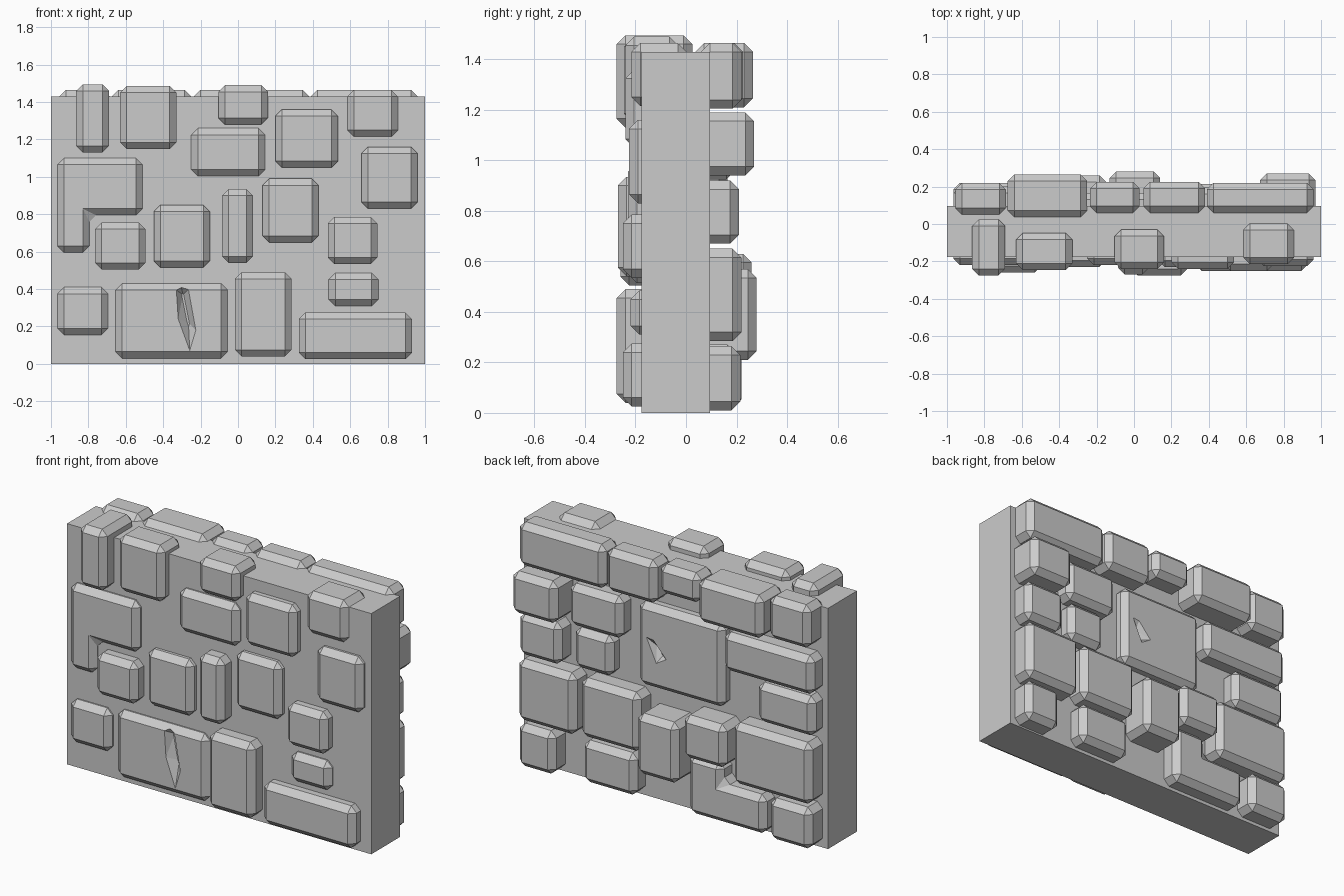
import bpy, bmesh

if "Cube" in bpy.data.objects:
    bpy.data.objects.remove(bpy.data.objects["Cube"])

CHAMFER = 0.035


def make_object(name, bm):
    bmesh.ops.recalc_face_normals(bm, faces=bm.faces)
    mesh = bpy.data.meshes.new(name)
    bm.to_mesh(mesh)
    bm.free()
    ob = bpy.data.objects.new(name, mesh)
    bpy.context.collection.objects.link(ob)
    return ob


def stone(name, outline, y0, y1, chamfer=CHAMFER):
    """Extrude an x-z outline along y and chamfer every edge."""
    bm = bmesh.new()
    face = bm.faces.new([bm.verts.new((x, y0, z)) for x, z in outline])
    ext = bmesh.ops.extrude_face_region(bm, geom=[face], use_keep_orig=True)
    verts = [v for v in ext["geom"] if isinstance(v, bmesh.types.BMVert)]
    bmesh.ops.translate(bm, verts=verts, vec=(0, y1 - y0, 0))
    bmesh.ops.recalc_face_normals(bm, faces=bm.faces)
    if chamfer:
        bmesh.ops.bevel(bm, geom=list(bm.edges), offset=chamfer, segments=1,
                        affect='EDGES', profile=0.5)
    return make_object(name, bm)


def rect(x0, x1, z0, z1):
    return [(x0, z0), (x1, z0), (x1, z1), (x0, z1)]


def chip(target, outline, ridge, y_face, depth):
    """Cut a V-shaped crack: outline on the face, ridge line at the bottom."""
    bm = bmesh.new()
    for x, z in outline:
        bm.verts.new((x, y_face, z))
        bm.verts.new((x, y_face - depth, z))
    for x, z in ridge:
        bm.verts.new((x, y_face + depth, z))
    bmesh.ops.convex_hull(bm, input=bm.verts)
    cutter = make_object("crack_cutter", bm)
    cutter.hide_render = True
    mod = target.modifiers.new("crack", 'BOOLEAN')
    mod.operation = 'DIFFERENCE'
    mod.solver = 'EXACT'
    mod.object = cutter
    bpy.context.view_layer.objects.active = target
    bpy.ops.object.modifier_apply(modifier="crack")
    bpy.data.objects.remove(cutter)


# Wall core
stone("wall_core", rect(-1, 1, 0, 1.43), -0.177, 0.095, 0)

# Front stones along the top edge: x0, x1, z0, z1, y front, y back
front_top = [
    (-.865, -.69, 1.13, 1.495, -.275, .025),
    (-.63, -.33, 1.15, 1.485, -.245, -.047),
    (-.105, .16, 1.28, 1.49, -.24, -.03),
    (.585, .855, 1.215, 1.465, -.215, .003),
]
for i, (x0, x1, z0, z1, ya, yb) in enumerate(front_top):
    stone(f"front_top_stone_{i + 1}", rect(x0, x1, z0, z1), ya, yb)

# Front stones: x0, x1, z0, z1, y front
front = [
    (.20, .535, 1.05, 1.36, -.24),
    (-.25, .145, 1.005, 1.26, -.22),
    (.66, .96, .83, 1.16, -.225),
    (-.765, -.495, .505, .755, -.26),
    (-.45, -.15, .515, .85, -.23),
    (-.085, .08, .54, .935, -.27),
    (.13, .43, .65, .99, -.23),
    (.48, .745, .535, .785, -.25),
    (.485, .75, .31, .485, -.22),
    (-.965, -.695, .155, .41, -.22),
    (-.015, .285, .04, .49, -.275),
    (.325, .93, .025, .275, -.25),
]
for i, (x0, x1, z0, z1, y) in enumerate(front):
    stone(f"front_stone_{i + 1}", rect(x0, x1, z0, z1), y, -.08)

# L-shaped front stone
stone("front_corner_stone", [(-.965, .595), (-.795, .595), (-.795, .795),
                             (-.51, .795), (-.51, 1.10), (-.965, 1.10)], -.22, -.08)

# Cracked front stone
cracked = stone("front_cracked_stone", rect(-.655, -.055, .03, .43), -.22, -.08)
chip(cracked, [(-.305, .425), (-.33, .395), (-.32, .24), (-.258, .07), (-.225, .18),
               (-.265, .40)], [(-.295, .37), (-.265, .22)], -.2205, .05)

# Back stones along the top edge: x0, x1, z0, z1, y front, y back
back_top = [
    (-.955, -.685, 1.21, 1.465, .05, .22),
    (-.675, -.25, 1.21, 1.465, .037, .265),
    (-.235, .03, 1.29, 1.465, .06, .225),
    (.05, .38, 1.21, 1.465, .06, .225),
    (.39, .96, 1.205, 1.465, .06, .22),
]
for i, (x0, x1, z0, z1, ya, yb) in enumerate(back_top):
    stone(f"back_top_stone_{i + 1}", rect(x0, x1, z0, z1), ya, yb)

# Back stones: x0, x1, z0, z1, y back
back = [
    (.675, .97, .94, 1.19, .27),
    (.295, .645, .925, 1.175, .195),
    (-.965, -.375, .93, 1.16, .20),
    (.69, .965, .67, .92, .21),
    (.37, .62, .675, .915, .18),
    (-.965, -.59, .68, .915, .19),
    (.585, .965, .285, .65, .22),
    (.165, .555, .295, .645, .215),
    (-.13, .14, .21, .57, .28),
    (-.43, -.15, .375, .63, .26),
    (-.965, -.45, .285, .65, .22),
    (.725, .965, .01, .265, .215),
    (.2, .55, .02, .27, .20),
    (-.965, -.69, .02, .265, .22),
]
for i, (x0, x1, z0, z1, y) in enumerate(back):
    stone(f"back_stone_{i + 1}", rect(x0, x1, z0, z1), 0.0, y)

# L-shaped back stone
stone("back_corner_stone", [(-.65, .02), (-.145, .02), (-.145, .37), (-.37, .37),
                            (-.37, .25), (-.65, .25)], 0.0, .20)

# Chipped large back stone
large = stone("back_large_stone", rect(-.355, .21, .68, 1.175), 0.0, .165)
chip(large, [(.145, .98), (.10, .975), (.015, .88), (.08, .84)],
     [(.10, .93), (.06, .88)], .1655, -.035)
